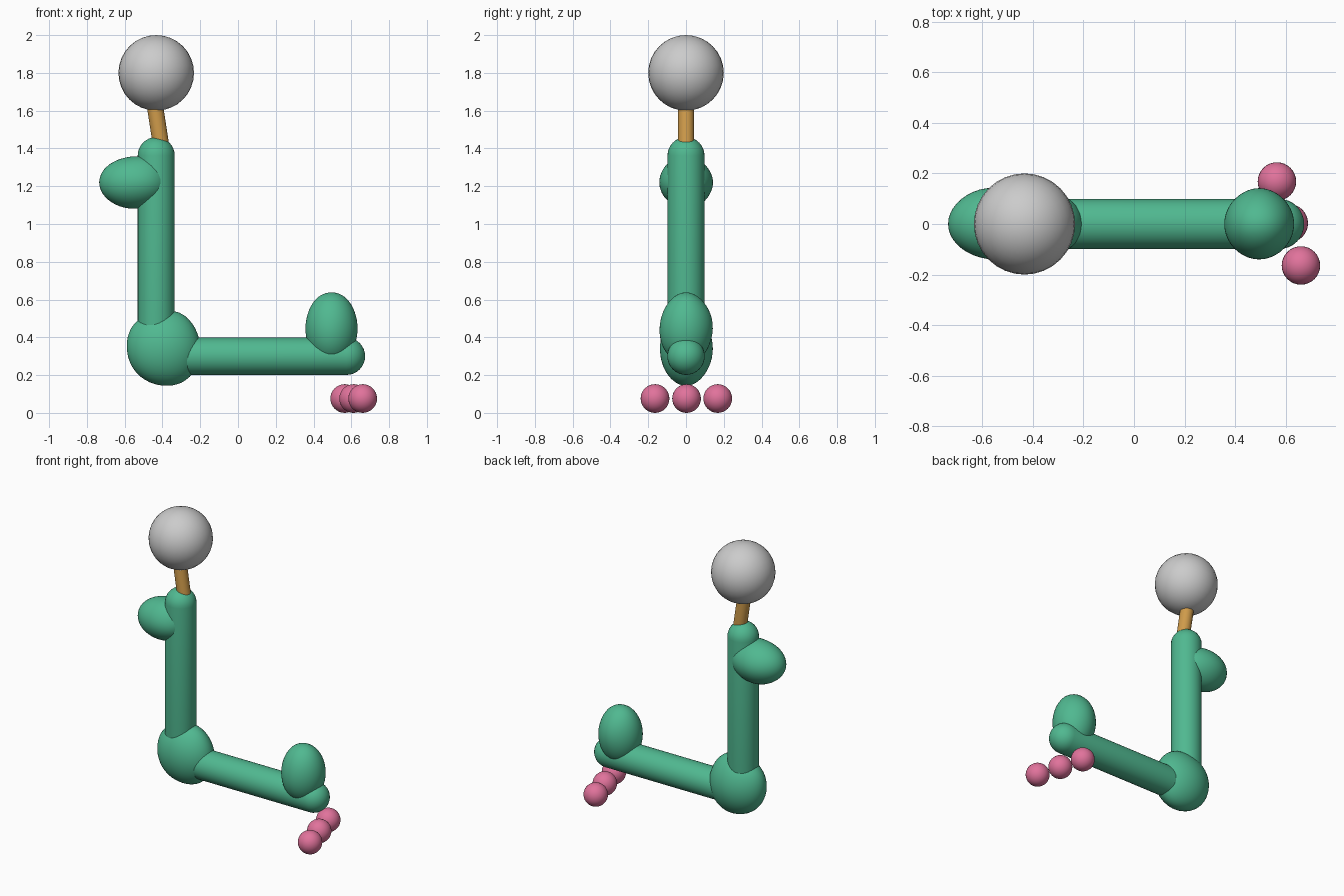
import bpy, bmesh, math
from mathutils import Vector

if "Cube" in bpy.data.objects:
    bpy.data.objects.remove(bpy.data.objects["Cube"])


def material(name, rgb):
    m = bpy.data.materials.new(name)
    m.diffuse_color = (*rgb, 1)
    m.use_nodes = True
    m.node_tree.nodes["Principled BSDF"].inputs["Base Color"].default_value = m.diffuse_color
    return m


GREEN = material("green", (0.08, 0.48, 0.28))
PINK = material("pink", (0.75, 0.17, 0.33))
TAN = material("tan", (0.63, 0.33, 0.07))


def finish(name, bm, mat=None):
    bmesh.ops.recalc_face_normals(bm, faces=bm.faces)
    for f in bm.faces:
        f.smooth = True
    me = bpy.data.meshes.new(name)
    bm.to_mesh(me)
    bm.free()
    ob = bpy.data.objects.new(name, me)
    bpy.context.collection.objects.link(ob)
    if mat:
        me.materials.append(mat)
    return ob


def ball(name, loc, r, mat=None):
    bm = bmesh.new()
    bmesh.ops.create_uvsphere(bm, u_segments=32, v_segments=16, radius=r)
    finish(name, bm, mat).location = loc


def lump(name, loc, radii, bumps):
    # Ellipsoid with soft swellings: each bump is (direction, height)
    bm = bmesh.new()
    bmesh.ops.create_icosphere(bm, subdivisions=4, radius=1)
    for v in bm.verts:
        d = v.co.normalized()
        s = 1 + sum(h * math.exp(7 * (d.dot(Vector(b).normalized()) - 1)) for b, h in bumps)
        v.co = Vector([c * s * r for c, r in zip(d, radii)])
    finish(name, bm, GREEN).location = loc


def rod(name, a, b, r, mat, rounded):
    # Lathed rod between two points, with round or flat ends
    a, b = Vector(a), Vector(b)
    length = (b - a).length
    if rounded:
        arc = [math.pi / 2 * i / 8 for i in range(9)]
        prof = [(r * math.sin(t), -r * math.cos(t)) for t in arc]
        prof += [(x, length - z) for x, z in reversed(prof)]
    else:
        prof = [(0, 0), (r, 0), (r, length), (0, length)]
    bm = bmesh.new()
    vs = [bm.verts.new((x, 0, z)) for x, z in prof]
    es = [bm.edges.new(p) for p in zip(vs, vs[1:])]
    bmesh.ops.spin(bm, geom=vs + es, cent=(0, 0, 0), axis=(0, 0, 1),
                   angle=math.tau, steps=32, use_duplicate=False)
    bmesh.ops.remove_doubles(bm, verts=bm.verts, dist=1e-5)
    for e in bm.edges:
        if e.is_manifold and e.calc_face_angle() > 1:
            e.smooth = False
    ob = finish(name, bm, mat)
    ob.location = a
    ob.rotation_mode = 'QUATERNION'
    ob.rotation_quaternion = (b - a).to_track_quat('Z', 'Y')


# Head and neck
ball("head", (-0.433, 0, 1.8), 0.2)
rod("neck", (-0.405, 0, 1.40), (-0.448, 0, 1.68), 0.043, TAN, False)

# Upright trunk and level leg
rod("trunk", (-0.433, 0, 0.36), (-0.433, 0, 1.362), 0.098, GREEN, True)
rod("leg", (-0.36, 0, 0.3), (0.574, 0, 0.3), 0.099, GREEN, True)

# Swollen joints
lump("hip", (-0.393, 0, 0.34), (0.193, 0.138, 0.192),
     [((0.45, 0, 1), 0.08), ((-0.8, 0, 0.6), 0.06), ((0.5, 0, -0.8), 0.06), ((0, 1, 0), 0.03)])
lump("shoulder", (-0.55, 0, 1.22), (0.185, 0.138, 0.135),
     [((0.55, -0.3, 0.8), 0.1), ((-0.1, 0.3, -1), 0.04), ((-0.2, 1, 0), 0.04), ((0.4, -1, 0), 0.04)])
lump("knee", (0.495, 0, 0.445), (0.138, 0.137, 0.188),
     [((0.45, 0, 0.9), 0.03), ((0, 1, 0.2), 0.04), ((-0.5, 0, 0.9), 0.03), ((0, -1, -0.3), 0.03)])

# Row of three toes
for i, (x, y) in enumerate([(0.565, 0.168), (0.612, 0.003), (0.66, -0.164)]):
    ball(f"toe_{i + 1}", (x, y, 0.076), 0.076, PINK)
